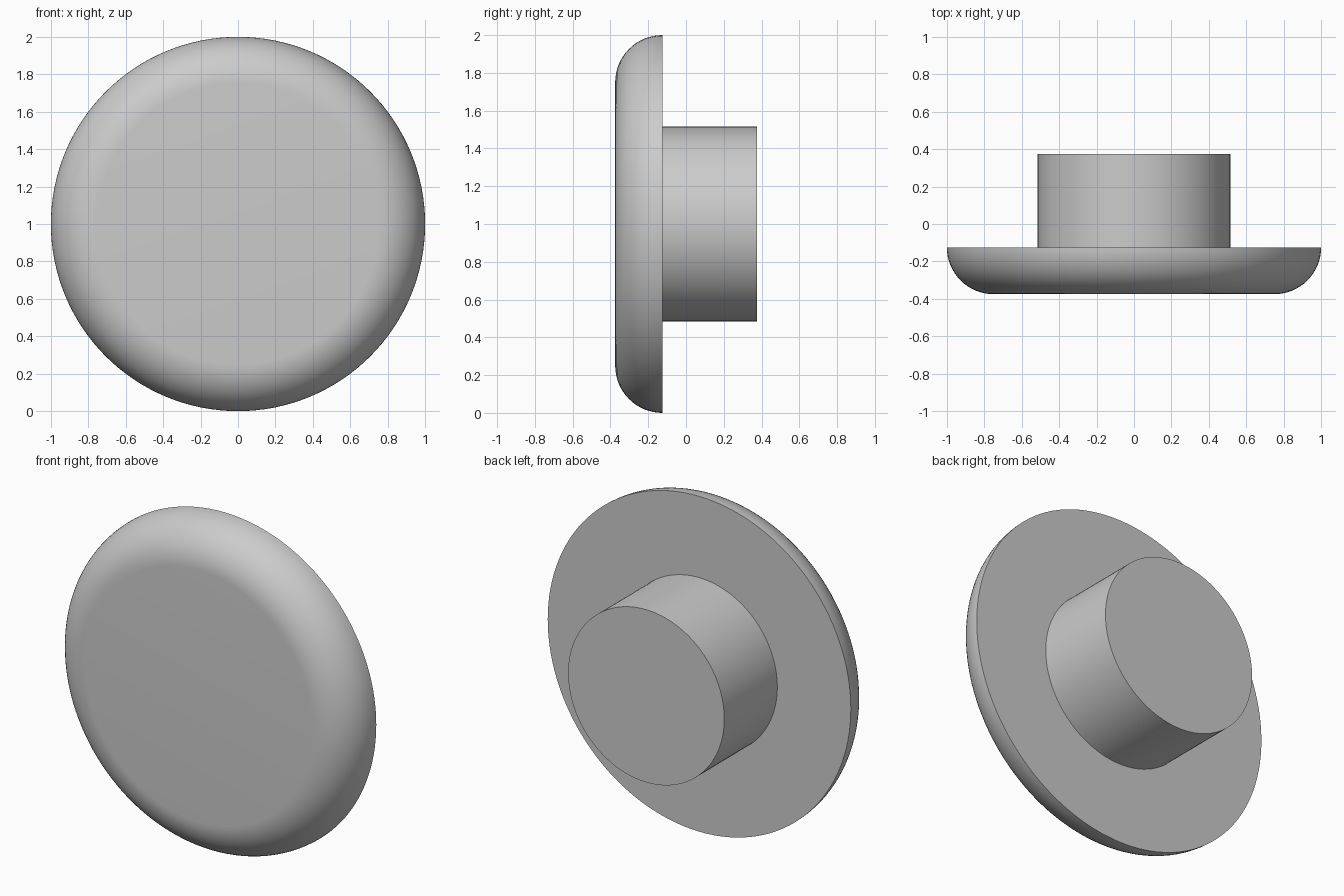
import bpy, bmesh
from math import sin, cos, pi, radians
from mathutils import Matrix

cube = bpy.data.objects.get("Cube")
if cube:
    bpy.data.objects.remove(cube, do_unlink=True)

SEGMENTS = 128
CENTRE_Z = 1.0

grey = bpy.data.materials.new("plain grey")
grey.use_nodes = True
colour = (0.6, 0.6, 0.6, 1)
grey.diffuse_color = colour
grey.node_tree.nodes["Principled BSDF"].inputs["Base Color"].default_value = colour


def lathe(name, profile):
    """Turn (radius, y) points about the y axis and close both ends."""
    bm = bmesh.new()
    rings = []
    for radius, y in profile:
        angles = [2 * pi * i / SEGMENTS for i in range(SEGMENTS)]
        rings.append([bm.verts.new((radius * cos(a), y, CENTRE_Z + radius * sin(a)))
                      for a in angles])
    for lower, upper in zip(rings, rings[1:]):
        for i in range(SEGMENTS):
            j = (i + 1) % SEGMENTS
            bm.faces.new((lower[i], lower[j], upper[j], upper[i]))
    bm.faces.new(rings[0])
    bm.faces.new(rings[-1])
    bmesh.ops.recalc_face_normals(bm, faces=bm.faces)
    mesh = bpy.data.meshes.new(name)
    bm.to_mesh(mesh)
    bm.free()
    mesh.materials.append(grey)
    obj = bpy.data.objects.new(name, mesh)
    bpy.context.collection.objects.link(obj)
    bpy.ops.object.select_all(action='DESELECT')
    obj.select_set(True)
    bpy.context.view_layer.objects.active = obj
    bpy.ops.object.shade_smooth_by_angle(angle=radians(30))
    return obj


# Round cap: flat front, quarter-round rim, flat back
FRONT, BACK, STEPS = -0.375, -0.125, 16
fillet = BACK - FRONT
rim = []
for k in range(STEPS + 1):
    a = pi / 2 * k / STEPS
    rim.append((1 - fillet + fillet * sin(a), BACK - fillet * cos(a)))
lathe("round_cap", rim)

# Solid cylindrical stem behind the cap
lathe("stem", [(0.515, BACK), (0.515, 0.375)])
